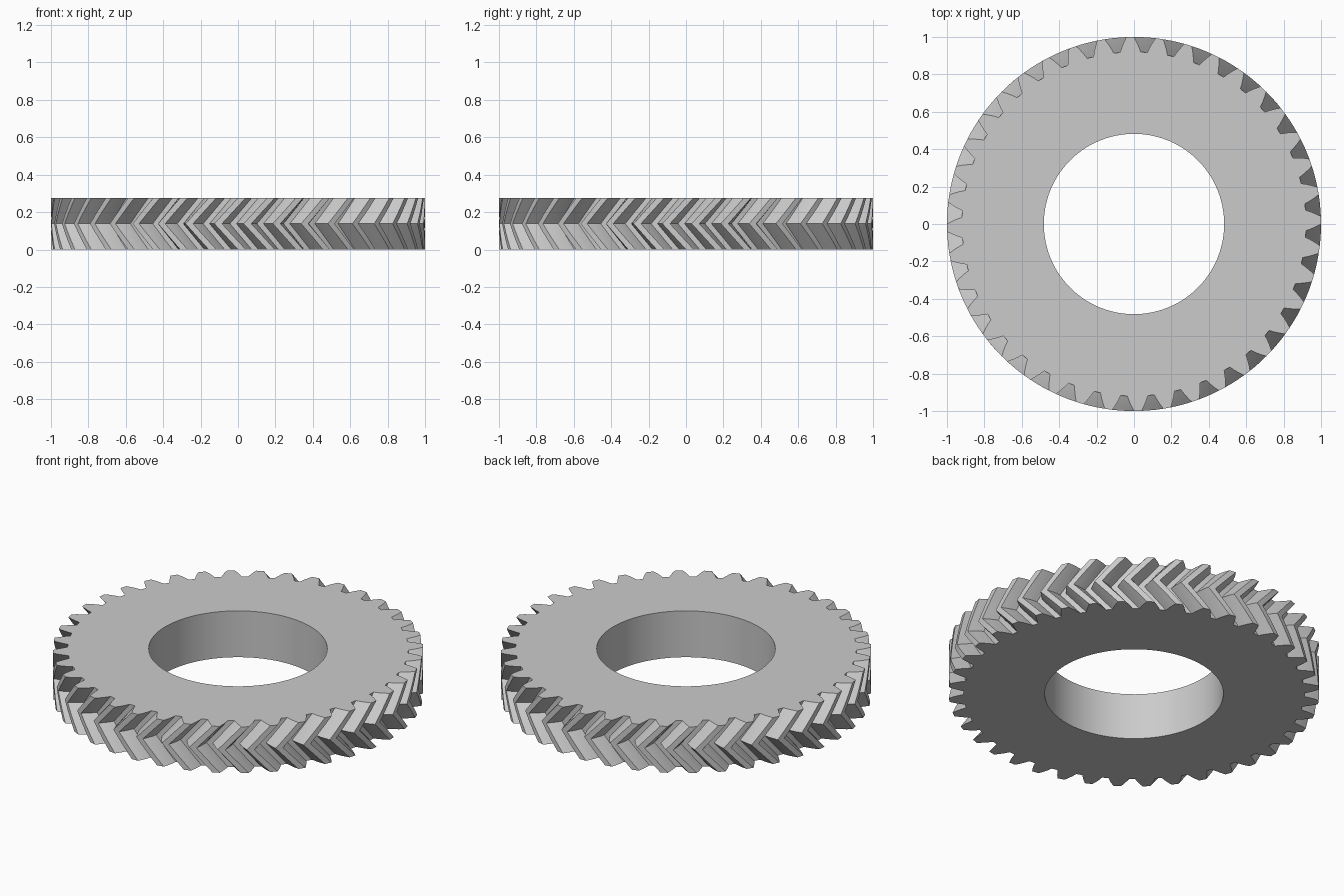
import bpy, bmesh
from math import acos, cos, sin, tan, pi, radians

cube = bpy.data.objects.get("Cube")
if cube:
    bpy.data.objects.remove(cube, do_unlink=True)

# Gear proportions
TEETH = 40
TIP, PITCH, ROOT, BORE = 1.0, 0.965, 0.92, 0.482
HEIGHT = 0.276
PRESSURE = radians(26)
TWIST = radians(7.3)      # turn from either face to the middle
TOOTH_ANGLE = radians(1.2)
STEPS = 3                 # layers per half
BASE = PITCH * cos(PRESSURE)


def involute(angle):
    return tan(angle) - angle


def half_tooth(r):
    """Half the angle a tooth covers at radius r."""
    return pi / (2 * TEETH) + involute(PRESSURE) - involute(acos(BASE / r))


# Outline in polar form: up one flank and down the other, tooth by tooth
radii = [ROOT + (TIP - ROOT) * i / 3 for i in range(4)]
flank = [(r, -half_tooth(r)) for r in radii]
tooth = flank + [(r, -a) for r, a in reversed(flank)]
outline = [(r, a + TOOTH_ANGLE + 2 * pi * k / TEETH)
           for k in range(TEETH) for r, a in tooth]

bm = bmesh.new()


def ring(points, z, turn=0):
    return [bm.verts.new((r * cos(a + turn), r * sin(a + turn), z)) for r, a in points]


def bridge(lower, upper):
    for i in range(len(lower)):
        j = (i + 1) % len(lower)
        bm.faces.new((lower[i], lower[j], upper[j], upper[i]))


# Herringbone toothed rim, turned back towards the middle layer
layers = []
for s in range(2 * STEPS + 1):
    t = s / (2 * STEPS)
    layers.append(ring(outline, HEIGHT * t, -TWIST * (1 - abs(2 * t - 1))))
for lower, upper in zip(layers, layers[1:]):
    bridge(lower, upper)

# Flat faces and the round bore
bore = [(BORE, a) for r, a in outline]
bore_bottom, bore_top = ring(bore, 0), ring(bore, HEIGHT)
bridge(layers[-1], bore_top)
bridge(bore_top, bore_bottom)
bridge(bore_bottom, layers[0])
bmesh.ops.recalc_face_normals(bm, faces=bm.faces)

mesh = bpy.data.meshes.new("herringbone_gear")
bm.to_mesh(mesh)
bm.free()
gear = bpy.data.objects.new("herringbone_gear", mesh)
bpy.context.collection.objects.link(gear)

# Plain grey
grey = bpy.data.materials.new("plain grey")
grey.use_nodes = True
colour = (0.6, 0.6, 0.6, 1)
grey.diffuse_color = colour
grey.node_tree.nodes["Principled BSDF"].inputs["Base Color"].default_value = colour
mesh.materials.append(grey)

# Smooth bore and flanks, sharp tooth edges
bpy.ops.object.select_all(action='DESELECT')
gear.select_set(True)
bpy.context.view_layer.objects.active = gear
bpy.ops.object.shade_smooth_by_angle(angle=radians(25))
